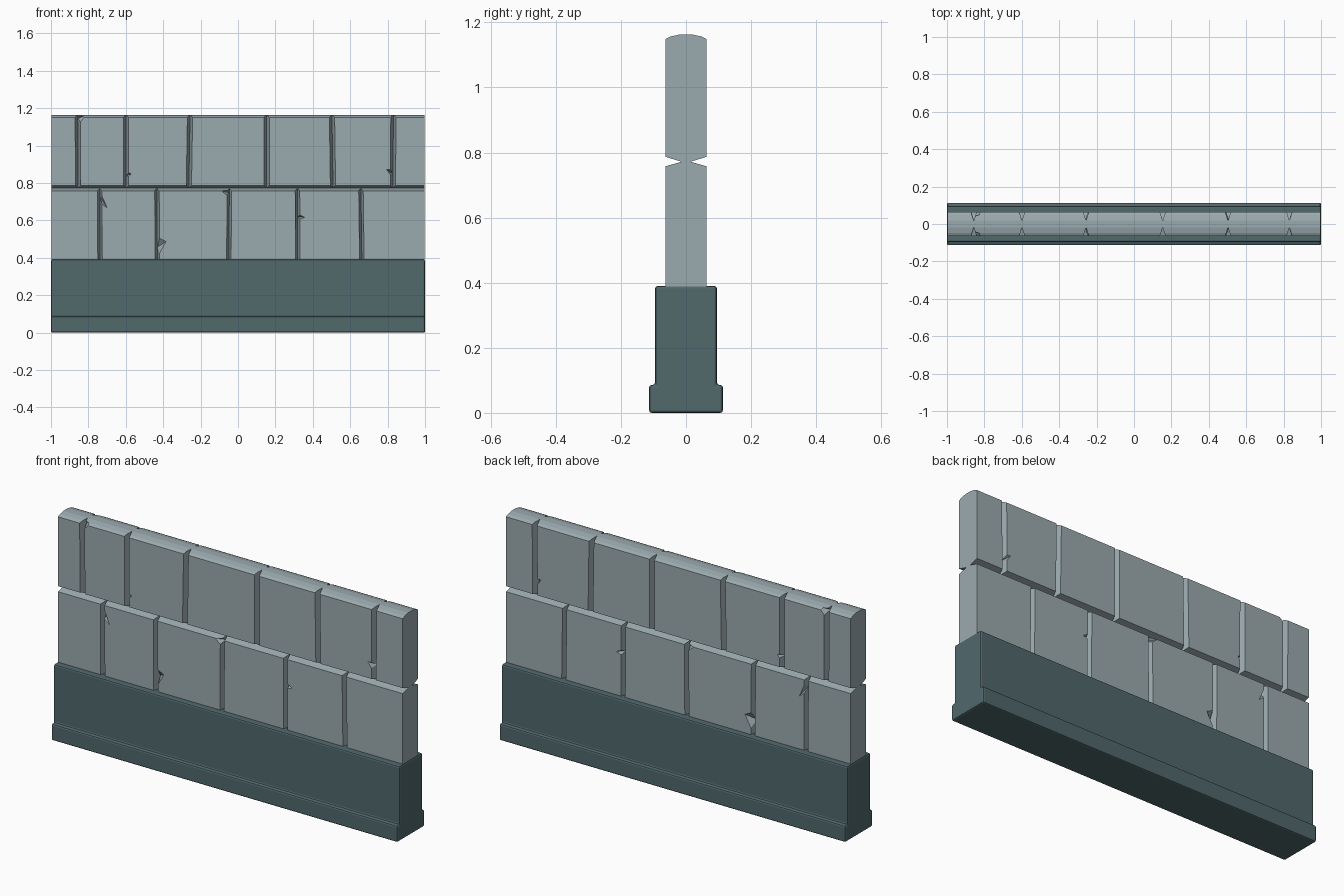
import bpy, bmesh, random

if "Cube" in bpy.data.objects:
    bpy.data.objects.remove(bpy.data.objects["Cube"])

random.seed(4)


def material(name, rgb):
    m = bpy.data.materials.new(name)
    m.diffuse_color = (*rgb, 1)
    m.use_nodes = True
    m.node_tree.nodes["Principled BSDF"].inputs["Base Color"].default_value = m.diffuse_color
    return m


STONE = material("pale grey stone", (0.33, 0.405, 0.43))
BASE = material("dark slate", (0.082, 0.138, 0.148))


def hull(name, points, mat, coll):
    """Convex solid around a few points."""
    bm = bmesh.new()
    for p in points:
        bm.verts.new(p)
    bmesh.ops.convex_hull(bm, input=bm.verts[:])
    bmesh.ops.recalc_face_normals(bm, faces=bm.faces[:])
    return finish(name, bm, mat, coll)


def finish(name, bm, mat, coll):
    me = bpy.data.meshes.new(name)
    bm.to_mesh(me)
    bm.free()
    me.materials.append(mat)
    ob = bpy.data.objects.new(name, me)
    coll.objects.link(ob)
    return ob


def extrude_x(name, half, length, mat):
    """Mirror a half profile of (y, z) points and sweep it along x."""
    prof = half + [(-y, z) for y, z in reversed(half)]
    bm = bmesh.new()
    face = bm.faces.new([bm.verts.new((-length, y, z)) for y, z in prof])
    res = bmesh.ops.extrude_face_region(bm, geom=[face])
    for v in res["geom"]:
        if isinstance(v, bmesh.types.BMVert):
            v.co.x = length
    bmesh.ops.recalc_face_normals(bm, faces=bm.faces[:])
    return finish(name, bm, mat, bpy.context.scene.collection)


def apply_mod(ob, mod):
    bpy.context.view_layer.objects.active = ob
    bpy.ops.object.modifier_apply(modifier=mod.name)


# stepped base with softened edges
base = extrude_x("base_plinth", [(0.1135, 0), (0.1135, 0.086), (0.095, 0.086), (0.095, 0.39)], 1.0, BASE)
bev = base.modifiers.new("bevel", 'BEVEL')
bev.width, bev.segments, bev.limit_method = 0.008, 2, 'ANGLE'
apply_mod(base, bev)

# stone slab with a rounded top
wall = extrude_x("stone_wall", [(0.063, 0.38), (0.063, 1.149), (0.047, 1.157), (0.018, 1.163)], 0.996, STONE)

cutters = bpy.data.collections.new("cutters")
bpy.context.scene.collection.children.link(cutters)
OUT, DEEP, SURF = 0.09, 0.018, 0.063

ROWS = [(0.36, 0.772, [-0.735, -0.43, -0.045, 0.315, 0.66], 0.012),
        (0.772, 1.2, [-0.855, -0.595, -0.26, 0.15, 0.505, 0.83], 0.014)]

# chips: joint x, two heights on the joint, tip x, tip z
CHIPS = [(-0.855, 1.18, 1.11, -0.805, 1.165), (-0.595, 0.82, 0.86, -0.568, 0.85),
         (0.83, 0.82, 0.875, 0.79, 0.875), (-0.735, 0.75, 0.69, -0.695, 0.66),
         (-0.43, 0.40, 0.515, -0.38, 0.49), (-0.045, 0.775, 0.72, -0.092, 0.758),
         (0.315, 0.64, 0.60, 0.362, 0.615)]

# vertical V joints, the same on front and back
for z0, z1, xs, w in ROWS:
    for x in xs:
        xa, xb = x + random.uniform(-.005, .005), x + random.uniform(-.005, .005)
        wide = w * (OUT - DEEP) / (SURF - DEEP)
        for s in (-1, 1):
            pts = []
            for xc, z in ((xa, z0), (xb, z1)):
                pts += [(xc, s * DEEP, z), (xc - wide, s * OUT, z), (xc + wide, s * OUT, z)]
            hull("joint_cutter", pts, STONE, cutters)

for s in (-1, 1):
    # horizontal V joint between the courses
    pts = []
    for x in (-1.1, 1.1):
        pts += [(x, s * 0.014, 0.772), (x, s * OUT, 0.750), (x, s * OUT, 0.795)]
    hull("course_cutter", pts, STONE, cutters)
    # broken corners and edges
    for x, za, zb, tx, tz in CHIPS:
        hull("chip_cutter", [(x, s * .067, za), (x, s * .067, zb), (tx, s * .067, tz),
                             (x, s * 0.025, (za + zb) / 2)], STONE, cutters)

for ob in cutters.objects:
    ob.hide_render = True

cut = wall.modifiers.new("cut", 'BOOLEAN')
cut.operation, cut.solver = 'DIFFERENCE', 'EXACT'
cut.operand_type, cut.collection = 'COLLECTION', cutters
apply_mod(wall, cut)

for ob in list(cutters.objects):
    bpy.data.objects.remove(ob)
bpy.data.collections.remove(cutters)

# single stone colour on every cut face
wall.data.materials.clear()
wall.data.materials.append(STONE)
for p in wall.data.polygons:
    p.material_index = 0
